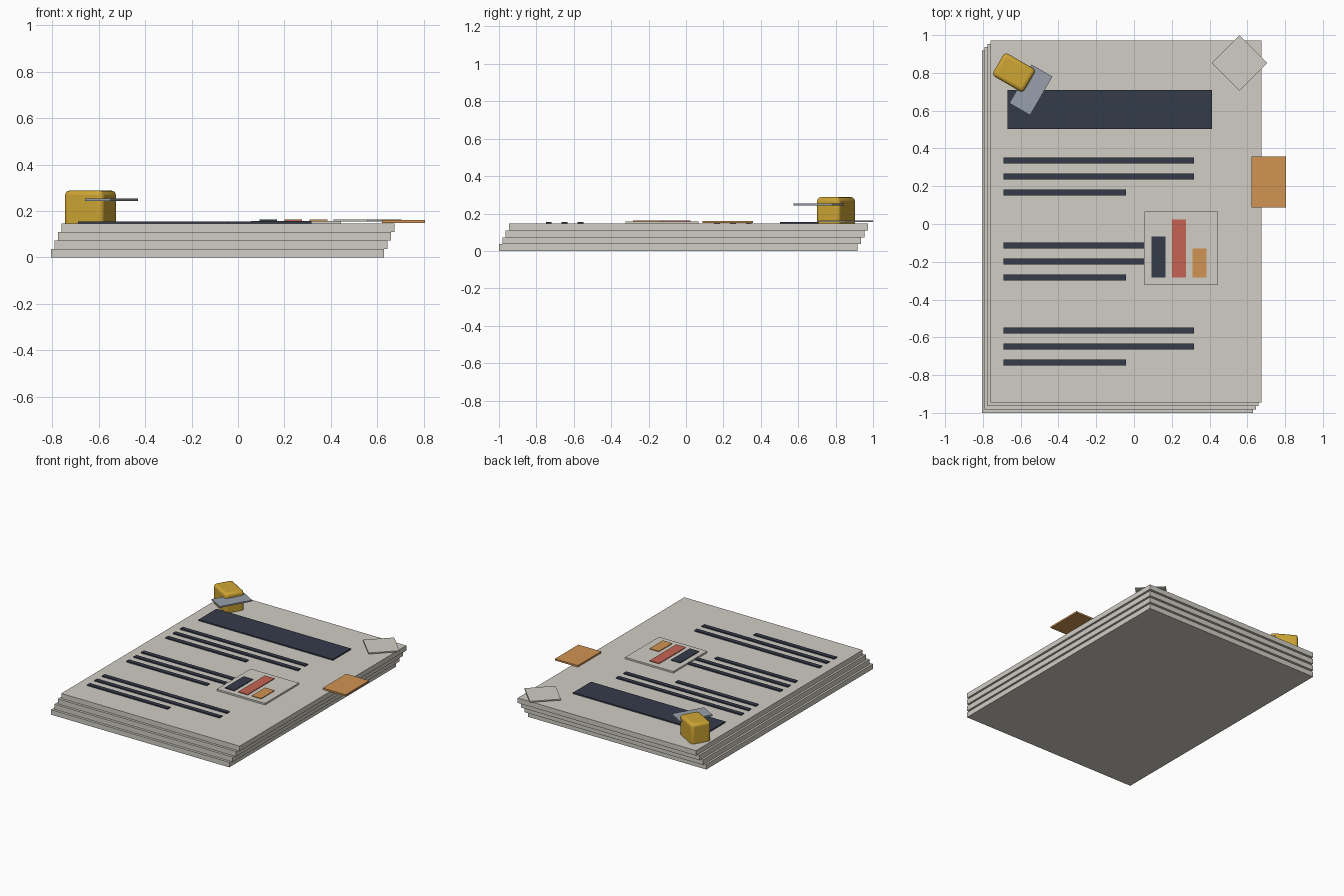
import bpy
import math

if "Cube" in bpy.data.objects:
    bpy.data.objects.remove(bpy.data.objects["Cube"])


def material(name, rgb):
    """Flat material from 0-255 sRGB values, converted to linear."""
    m = bpy.data.materials.new(name)
    lin = [(c / 255 / 12.92) if c < 10 else ((c / 255 + 0.055) / 1.055) ** 2.4 for c in rgb]
    m.diffuse_color = (*lin, 1.0)
    m.use_nodes = True
    m.node_tree.nodes["Principled BSDF"].inputs["Base Color"].default_value = m.diffuse_color
    return m


PAPER = material("paper", (208, 205, 196))
INK = material("dark ink", (52, 59, 74))
RED = material("red", (198, 100, 84))
ORANGE = material("orange", (209, 148, 82))
GOLD = material("gold", (207, 166, 52))
STEEL = material("steel", (152, 160, 172))


def box(name, x, y, z, mat, angle=0.0):
    """Box from (min, max) ranges, turned about its own centre."""
    ranges = (x, y, z)
    bpy.ops.mesh.primitive_cube_add(size=1, location=[(a + b) / 2 for a, b in ranges])
    ob = bpy.context.object
    ob.name = name
    ob.scale = [b - a for a, b in ranges]
    bpy.ops.object.transform_apply(location=False, rotation=False, scale=True)
    ob.rotation_euler.z = math.radians(angle)
    ob.data.materials.append(mat)
    return ob


def around(c, size):
    return (c - size / 2, c + size / 2)


# Stack of four shifted sheets
T = 0.0365
for i in range(4):
    dx, dy = 0.015 * i, 0.018 * i
    box(f"sheet_{i + 1}", (-0.806 + dx, 0.63 + dx), (-1.0 + dy, 0.918 + dy),
        (T * i, T * (i + 1)), PAPER)
TOP = 4 * T

# Header block and three paragraphs of ruled lines
box("header_block", (-0.669, 0.413), (0.503, 0.709), (TOP, TOP + 0.009), INK)
for p in range(3):
    for l in range(3):
        right = -0.042 if l == 2 else 0.317
        y = 0.336 - 0.45 * p - 0.085 * l
        box(f"text_line_{p + 1}_{l + 1}", (-0.69, right), around(y, 0.031),
            (TOP, TOP + 0.008), INK)

# Chart panel with three bars
box("chart_panel", (0.056, 0.444), (-0.323, 0.066), (TOP, 0.158), PAPER)
for i, (top, mat) in enumerate([(-0.066, INK), (0.024, RED), (-0.13, ORANGE)]):
    box(f"chart_bar_{i + 1}", around(0.130 + 0.1085 * i, 0.076), (-0.283, top),
        (0.158, 0.163), mat)

# Side tab and turned corner piece
box("side_tab", (0.622, 0.806), (0.087, 0.357), (0.149, 0.161), ORANGE)
box("corner_piece", around(0.558, 0.208), around(0.852, 0.208), (0.154, 0.163), PAPER, 45)

# Clip: rounded body with a flat plate running into it
body = box("clip_body", around(-0.636, 0.19), around(0.802, 0.14), (0.10, 0.288), GOLD, -30)
bev = body.modifiers.new("rounded_edges", 'BEVEL')
bev.width = 0.02
bev.segments = 3
bpy.ops.object.shade_smooth_by_angle(angle=math.radians(35))
box("clip_plate", around(-0.546, 0.127), around(0.71, 0.236), (0.244, 0.254), STEEL, -30)
